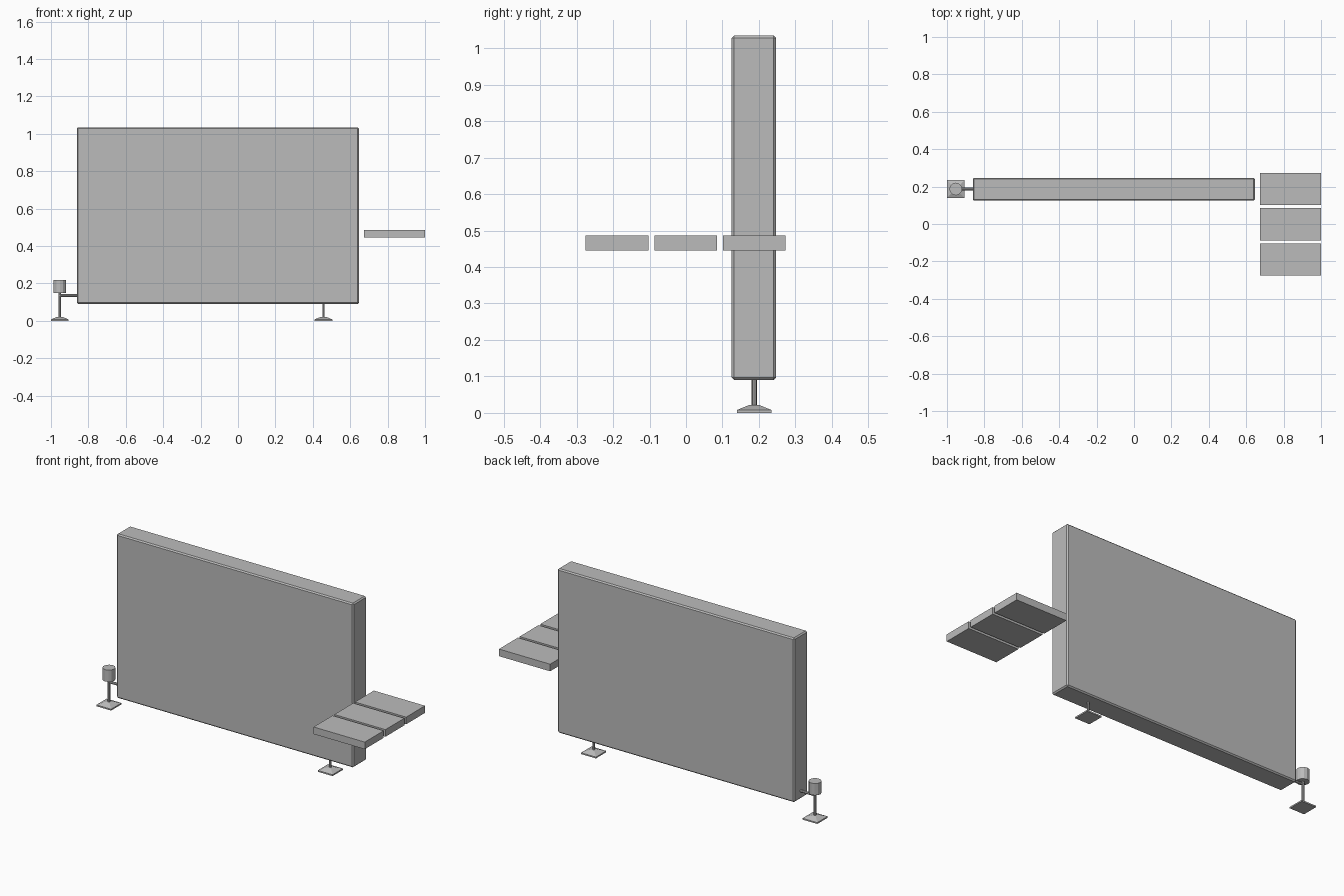
import bpy, bmesh
from mathutils import Matrix, Vector

cube = bpy.data.objects.get("Cube")
if cube:
    bpy.data.objects.remove(cube, do_unlink=True)

# Single plain grey
grey = bpy.data.materials.new("plain grey")
grey.use_nodes = True
COLOUR = (0.5, 0.5, 0.5, 1)
grey.diffuse_color = COLOUR
grey.node_tree.nodes["Principled BSDF"].inputs["Base Color"].default_value = COLOUR


def finish(name, bm):
    mesh = bpy.data.meshes.new(name)
    bm.to_mesh(mesh)
    bm.free()
    mesh.materials.append(grey)
    obj = bpy.data.objects.new(name, mesh)
    bpy.context.collection.objects.link(obj)
    return obj


def box(name, low, high, bevel=0):
    low, high = Vector(low), Vector(high)
    bm = bmesh.new()
    bmesh.ops.create_cube(bm, size=1, matrix=Matrix.Translation((low + high) / 2)
                          @ Matrix.Diagonal((*(high - low), 1)))
    if bevel:
        bmesh.ops.bevel(bm, geom=bm.edges[:], offset=bevel, segments=1, affect='EDGES')
    return finish(name, bm)


def cylinder(name, start, end, radius, sides):
    start, end = Vector(start), Vector(end)
    axis = end - start
    bm = bmesh.new()
    bmesh.ops.create_cone(bm, cap_ends=True, segments=sides, radius1=radius,
                          radius2=radius, depth=axis.length,
                          matrix=Matrix.Translation((start + end) / 2)
                          @ axis.to_track_quat('Z', 'Y').to_matrix().to_4x4())
    return finish(name, bm)


def foot(name, x, y):
    # Square pad whose top is drawn up into a shallow pyramid
    half, rim, peak = 0.047, 0.008, 0.022
    obj = box(name, (x - half, y - half, 0), (x + half, y + half, rim))
    bm = bmesh.new()
    bm.from_mesh(obj.data)
    top = max(bm.faces, key=lambda f: f.calc_center_median().z)
    raised = bmesh.ops.extrude_discrete_faces(bm, faces=[top])["faces"][0]
    for v in raised.verts:
        v.co = Vector((x + (v.co.x - x) * 0.28, y + (v.co.y - y) * 0.28, peak))
    bm.to_mesh(obj.data)
    bm.free()


MID_Y = 0.187

# Main wall panel with chamfered edges
box("wall_panel", (-0.862, 0.125, 0.09), (0.646, 0.247, 1.035), bevel=0.007)

# Row of three separate slabs beside the panel
for i, part in enumerate(("front", "middle", "back")):
    y = -0.275 + i * 0.188
    box(part + "_slab", (0.674, y, 0.446), (1.0, y + 0.172, 0.487))

# Foot and post under the panel
foot("left_foot", 0.457, MID_Y)
cylinder("left_post", (0.457, MID_Y, 0.018), (0.457, MID_Y, 0.1), 0.0065, 8)

# Outrigger foot with post, knob and connecting rod
foot("right_foot", -0.953, MID_Y)
cylinder("right_post", (-0.953, MID_Y, 0.018), (-0.953, MID_Y, 0.16), 0.0075, 8)
cylinder("knob", (-0.953, MID_Y, 0.15), (-0.953, MID_Y, 0.218), 0.034, 12)
cylinder("connecting_rod", (-0.953, MID_Y, 0.136), (-0.855, MID_Y, 0.136), 0.0075, 8)
